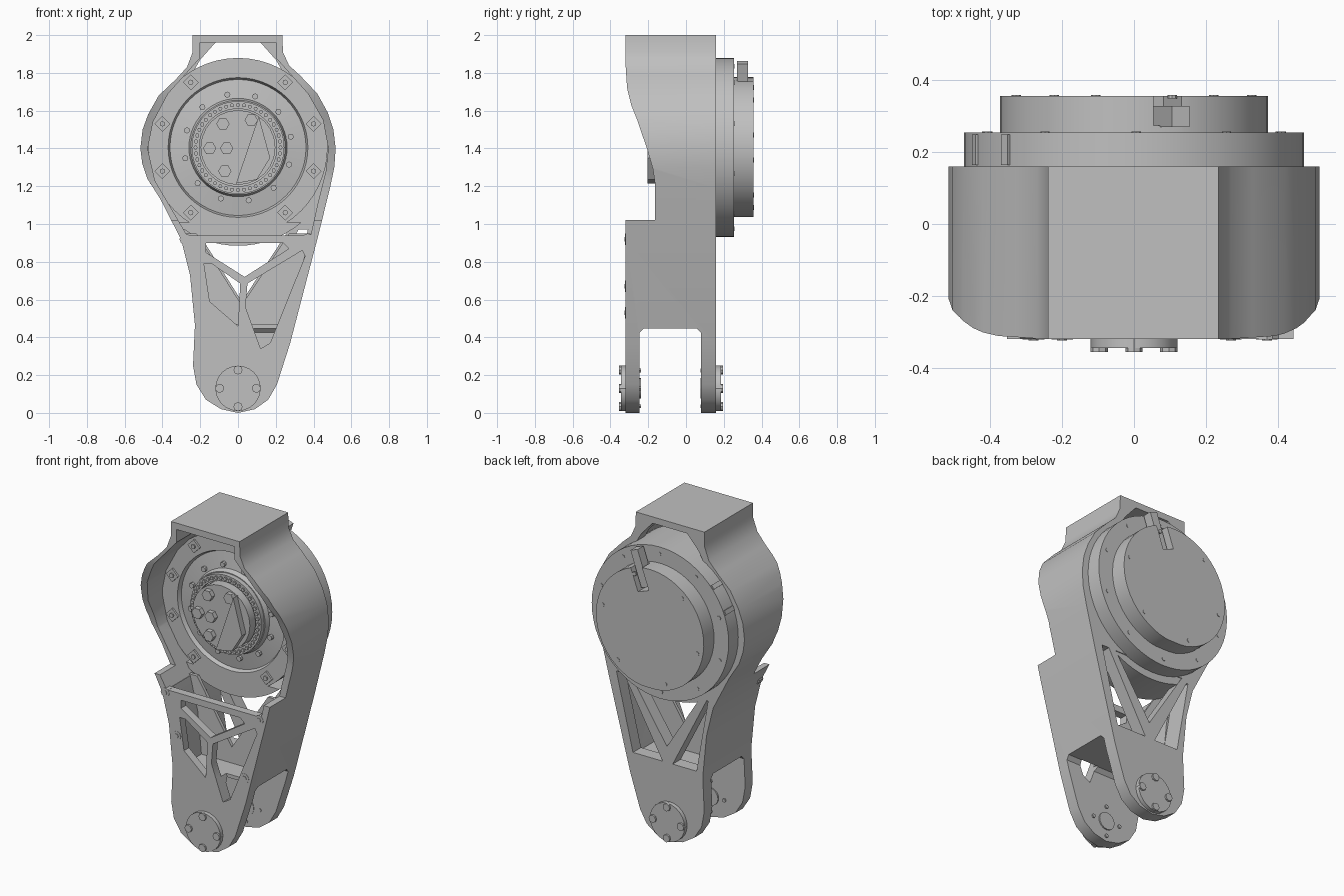
import bpy, bmesh, math
from mathutils import Vector

cube = bpy.data.objects.get("Cube")
if cube:
    bpy.data.objects.remove(cube, do_unlink=True)

metal = bpy.data.materials.new("plain_grey")
metal.use_nodes = True
GREY = (0.53, 0.53, 0.53, 1)
metal.diffuse_color = GREY
metal.node_tree.nodes["Principled BSDF"].inputs["Base Color"].default_value = GREY

AXIS_Z = 1.405   # height of the motor axis
PIVOT_Z = 0.13   # height of the fork pivot


def finish(name, bm, angle=30):
    bmesh.ops.recalc_face_normals(bm, faces=bm.faces[:])
    mesh = bpy.data.meshes.new(name)
    bm.to_mesh(mesh)
    bm.free()
    mesh.materials.append(metal)
    mesh.shade_smooth()
    mesh.set_sharp_from_angle(angle=math.radians(angle))
    obj = bpy.data.objects.new(name, mesh)
    bpy.context.collection.objects.link(obj)
    return obj


def add_prism(bm, pts, lo, hi, axis="y"):
    place = (lambda p, d: (p[0], d, p[1])) if axis == "y" else (lambda p, d: (d, p[0], p[1]))
    face = bm.faces.new([bm.verts.new(place(p, lo)) for p in pts])
    new = bmesh.ops.extrude_face_region(bm, geom=[face])["geom"]
    shift = Vector(place((0, 0), hi - lo))
    bmesh.ops.translate(bm, vec=shift, verts=[v for v in new if isinstance(v, bmesh.types.BMVert)])


def prism(name, pts, lo, hi, axis="y"):
    bm = bmesh.new()
    add_prism(bm, pts, lo, hi, axis)
    return finish(name, bm)


def circle(x, z, r, n, turn=0):
    return [(x + r * math.cos(math.tau * i / n + turn), z + r * math.sin(math.tau * i / n + turn))
            for i in range(n)]


def studs(name, centres, lo, hi, r, n=8):
    bm = bmesh.new()
    for x, z in centres:
        add_prism(bm, circle(x, z, r, n), lo, hi)
    return finish(name, bm)


def lathe(name, profile, steps=56):
    bm = bmesh.new()
    verts = [bm.verts.new((r, y, AXIS_Z)) for r, y in profile]
    edges = [bm.edges.new(pair) for pair in zip(verts, verts[1:])]
    bmesh.ops.spin(bm, geom=verts + edges, cent=(0, 0, AXIS_Z), axis=(0, 1, 0),
                   angle=math.tau, steps=steps, use_merge=True)
    bmesh.ops.remove_doubles(bm, verts=bm.verts[:], dist=0.0005)
    return finish(name, bm)


def carve(obj, cutters):
    for c in cutters:
        mod = obj.modifiers.new("cut", "BOOLEAN")
        mod.operation, mod.solver, mod.object = "DIFFERENCE", "EXACT", c
    bpy.context.view_layer.update()
    result = obj.evaluated_get(bpy.context.evaluated_depsgraph_get())
    mesh = bpy.data.meshes.new_from_object(result)
    obj.modifiers.clear()
    obj.data = mesh
    mesh.shade_smooth()
    mesh.set_sharp_from_angle(angle=math.radians(30))
    for c in cutters:
        bpy.data.objects.remove(c, do_unlink=True)


# Housing: outer silhouette, then pockets
outline = [(-.24, 2), (.235, 2), (.238, 1.91), (.27, 1.84), (.33, 1.785), (.42, 1.69), (.475, 1.59),
           (.505, 1.5), (.517, 1.4), (.51, 1.3), (.487, 1.19), (.42, .92), (.275, .365), (.206, .15),
           (.16, .07), (.09, .02), (0, 0), (-.09, .02), (-.17, .07), (-.22, .15), (-.238, .25),
           (-.228, .465), (-.254, .73), (-.3, .915), (-.41, 1.13), (-.48, 1.24), (-.507, 1.32),
           (-.517, 1.4), (-.505, 1.5), (-.476, 1.58), (-.42, 1.68), (-.33, 1.765), (-.27, 1.83),
           (-.24, 1.91)]
housing = prism("housing", outline, -.32, .16)
cavity = [(-.2, 1.96), (.2, 1.96), (.2, 1.88), (.28, 1.79), (.37, 1.69), (.45, 1.55), (.478, 1.4),
          (.465, 1.28), (.42, 1.1), (.385, .94), (-.27, .94), (-.34, 1.06), (-.44, 1.23),
          (-.478, 1.4), (-.45, 1.54), (-.37, 1.69), (-.28, 1.79), (-.2, 1.88)]
rim_curve = [(-.5, 1.9), (-.321, 1.86), (-.312, 1.72), (-.29, 1.63), (-.26, 1.555), (-.207, 1.4),
             (-.175, 1.29), (-.165, 1.22), (-.165, 1.02), (-.5, 1.02)]
fork_gap = [(-.245, -.1), (-.245, .425), (-.222, .448), (.057, .448), (.08, .425), (.08, -.1)]
front_windows = [
    [(-.17, .9), (.24, .9), (.27, .87), (.035, .72), (-.17, .85)],
    [(-.18, .79), (-.14, .79), (.012, .685), (0, .46), (-.15, .59)],
    [(.05, .685), (.34, .86), (.355, .83), (.17, .37), (.12, .34), (.04, .56)]]
back_windows = [
    [(.27, .97), (-.22, .97), (.02, .59)],
    [(.37, .97), (.32, .97), (.05, .49), (.255, .49)],
    [(-.265, .95), (-.255, .95), (-.02, .49), (-.185, .49)]]
cutters = [
    prism("cut_cavity", cavity, -.5, .08),
    prism("cut_top_gap", [(-.12, 1.96), (.12, 1.96), (.2, 1.87), (.24, 1.8), (-.24, 1.8), (-.2, 1.87)], 0, .3),
    prism("cut_bore", circle(0, AXIS_Z, .47, 56), 0, .3),
    prism("cut_lower_hollow", [(-.27, .95), (.38, .95), (.265, .47), (-.19, .47), (-.215, .73)], -.27, .08),
    prism("cut_rim", rim_curve, -1, 1, "x"),
    prism("cut_fork", fork_gap, -1, 1, "x")]
cutters += [prism("cut_front_window", w, -.5, -.22) for w in front_windows]
cutters += [prism("cut_back_window", w, .03, .3) for w in back_windows]
carve(housing, cutters)

# Rounded floor under the motor and inner web panels of the leg
floor_angles = [math.radians(a) for a in range(230, 312, 5)]
prism("motor_cradle", [(.52 * math.cos(a), AXIS_Z + .52 * math.sin(a)) for a in floor_angles], -.07, .155)
prism("right_web", [(.385, .95), (.27, .95), (.02, .57), (.02, .46), (.27, .46)], -.09, -.07)
prism("left_web", [(-.28, .95), (-.22, .95), (.02, .57), (.02, .46), (-.2, .46), (-.225, .73)], -.09, -.07)

# Motor body and flange
lathe("motor_body", [(0, -.06), (.2, -.09), (.25, -.09), (.26, -.06), (.36, -.045), (.37, -.07),
                     (.474, -.07), (.474, .255), (0, .255)])
lathe("bearing_ring", [(.205, -.08), (.205, -.12), (.245, -.12), (.245, -.08)])
studs("bearing_beads", circle(0, AXIS_Z, .225, 44), -.13, -.11, .011, 6)
studs("inner_bolts", circle(0, AXIS_Z, .285, 12, .2), -.075, -.04, .016)
nuts = [(sx * x, AXIS_Z + sz * z) for x, z in ((.4, .125), (.25, .345)) for sx in (-1, 1) for sz in (-1, 1)]
studs("flange_nuts", nuts, -.082, -.06, .042, 4)
studs("flange_nut_cores", nuts, -.09, -.06, .014)

# Output hub
studs("output_hub", [(0, AXIS_Z)], -.165, -.05, .198, 24)
prism("hub_plate", [(-.01, 1.215), (.1, 1.235), (.17, 1.35), (.11, 1.57)], -.205, -.16)
hub_bolts = [(-.08, 1.53), (-.15, 1.4), (-.07, 1.28), (.07, 1.55), (.075, 1.29), (-.06, 1.4)]
studs("hub_bolts", hub_bolts, -.195, -.15, .035, 6)

# Rear cap with a flat foot and a slot for the cable tab
cap = prism("rear_cap", [(x, max(z, 1.037)) for x, z in circle(0, AXIS_Z, .373, 48, .02)], .25, .357)


def strip(a, b, half):
    a, b = Vector(a), Vector(b)
    side = (b - a).orthogonal().normalized() * half
    return [tuple(p) for p in (a + side, b + side, b - side, a - side)]


carve(cap, [prism("cut_slot", strip((.045, 1.63), (.15, 1.92), .04), .275, .5)])
prism("cable_tab", strip((.055, 1.64), (.13, 1.855), .026), .27, .328)
studs("flange_screws", circle(0, AXIS_Z, .43, 10, .3), .25, .258, .013)
studs("cap_screws", circle(0, AXIS_Z, .335, 6, .2), .35, .36, .013)

# Clamps on the flange edge
for angle in (2.42, 2.76):
    out = Vector((math.cos(angle), math.sin(angle)))
    mid = Vector((0, AXIS_Z))
    prism("edge_clamp", strip(mid + out * .45, mid + out * .481, .014), .165, .25)

# Front plate screws, nearly flush
plate_screws = [(-.28, .92), (.37, .92), (-.2, .67), (.27, .53)]
studs("plate_screws", plate_screws, -.322, -.28, .03, 8)
studs("plate_screw_cores", plate_screws, -.325, -.28, .014, 6)

# Fork pivot caps on both legs, with inner bearings
for side, face, sign in (("front", -.32, -1), ("back", .16, 1)):
    lo, hi = sorted((face - sign * .02, face + sign * .025))
    studs(side + "_pivot_cap", [(0, PIVOT_Z)], lo, hi, .12, 24)
    lo, hi = sorted((face, face + sign * .036))
    studs(side + "_pivot_screws", circle(0, PIVOT_Z, .097, 4), lo, hi, .024, 8)
    inner = face - sign * .07
    lo, hi = sorted((inner, inner - sign * .013))
    studs(side + "_inner_bearing", [(0, PIVOT_Z)], lo, hi, .055, 16)
    studs(side + "_inner_pins", circle(0, PIVOT_Z, .095, 4), lo, hi, .012, 6)

# Mounting plugs on the top plate
for x, y in ((0, .04), (0, -.2), (.1, -.14), (-.1, -.14)):
    bm = bmesh.new()
    bmesh.ops.create_circle(bm, cap_ends=True, segments=10, radius=.014)
    bmesh.ops.translate(bm, vec=(x, y, 2.001), verts=bm.verts[:])
    finish("top_plug", bm)
